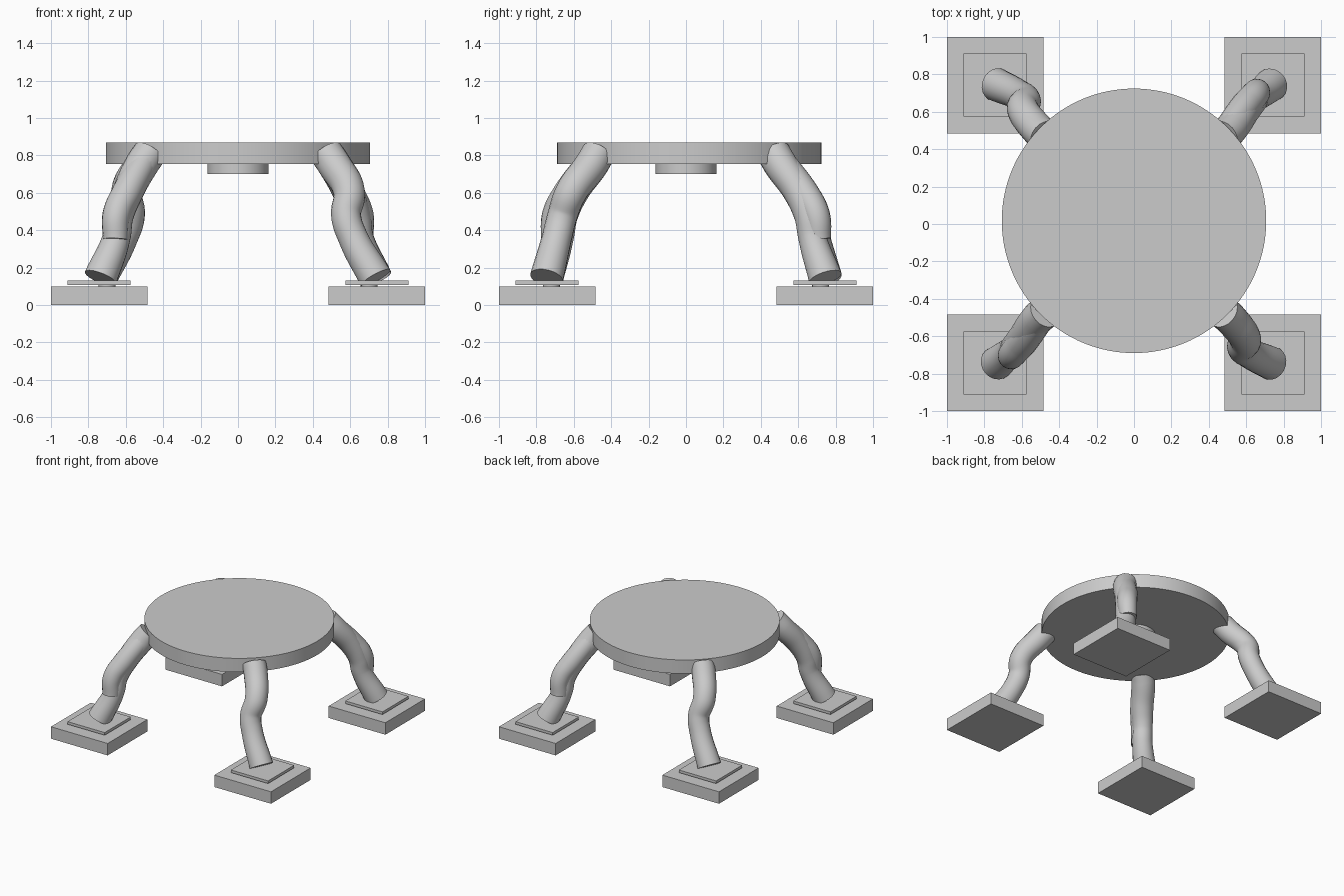
import bpy
import bmesh
import math
from mathutils import Matrix

cube = bpy.data.objects.get("Cube")
if cube:
    bpy.data.objects.remove(cube)

# Single plain grey
grey = bpy.data.materials.new("plain_grey")
grey.use_nodes = True
color = (0.6, 0.6, 0.6, 1)
grey.diffuse_color = color
grey.node_tree.nodes["Principled BSDF"].inputs["Base Color"].default_value = color


def add_object(name, mesh, smooth=False):
    mesh.materials.clear()
    mesh.materials.append(grey)
    obj = bpy.data.objects.new(name, mesh)
    bpy.context.collection.objects.link(obj)
    if smooth:
        bpy.ops.object.select_all(action="DESELECT")
        obj.select_set(True)
        bpy.context.view_layer.objects.active = obj
        bpy.ops.object.shade_smooth_by_angle(angle=math.radians(40))
    return obj


def disc(name, x, y, low, high, radius, sides=96):
    bm = bmesh.new()
    bmesh.ops.create_cone(bm, cap_ends=True, segments=sides, radius1=radius,
                          radius2=radius, depth=high - low,
                          matrix=Matrix.Translation((x, y, (low + high) / 2)))
    mesh = bpy.data.meshes.new(name)
    bm.to_mesh(mesh)
    bm.free()
    add_object(name, mesh, smooth=True)


def slab(name, x, y, low, high, width):
    bm = bmesh.new()
    place = Matrix.Translation((x, y, (low + high) / 2))
    bmesh.ops.create_cube(bm, size=1, matrix=place @ Matrix.Diagonal((width, width, high - low, 1)))
    mesh = bpy.data.meshes.new(name)
    bm.to_mesh(mesh)
    bm.free()
    add_object(name, mesh)


def tube(name, path, turn):
    """Sweep a round section along (x, y, z, radius) points; turn=-1 spins it half a turn."""
    curve = bpy.data.curves.new(name, "CURVE")
    curve.dimensions = "3D"
    curve.bevel_depth = 1
    curve.bevel_resolution = 8
    curve.resolution_u = 8
    curve.use_fill_caps = True
    spline = curve.splines.new("BEZIER")
    spline.bezier_points.add(len(path) - 1)
    for point, (x, y, z, radius) in zip(spline.bezier_points, path):
        point.co = (x * turn, y * turn, z)
        point.radius = radius
        point.handle_left_type = point.handle_right_type = "AUTO"
    helper = bpy.data.objects.new(name + "_path", curve)
    bpy.context.collection.objects.link(helper)
    bpy.context.view_layer.update()
    graph = bpy.context.evaluated_depsgraph_get()
    mesh = bpy.data.meshes.new_from_object(helper.evaluated_get(graph))
    bpy.data.objects.remove(helper)
    # Weld the end caps to the sweep
    bm = bmesh.new()
    bm.from_mesh(mesh)
    bmesh.ops.remove_doubles(bm, verts=bm.verts, dist=0.0001)
    bmesh.ops.recalc_face_normals(bm, faces=bm.faces)
    bm.to_mesh(mesh)
    bm.free()
    add_object(name, mesh, smooth=True)


# Round top and the hub beneath it
disc("table_top", 0, 0.017, 0.755, 0.868, 0.707, 128)
disc("under_hub", 0, 0, 0.70, 0.76, 0.163)

# Wavy legs on one diagonal, folded legs on the other
wavy = [(0.475, -0.47, 0.81, 0.09), (0.515, -0.505, 0.75, 0.09),
        (0.595, -0.615, 0.6, 0.085), (0.578, -0.66, 0.48, 0.08),
        (0.615, -0.69, 0.36, 0.08), (0.735, -0.745, 0.145, 0.09)]
folded = [(0.475, 0.47, 0.81, 0.09), (0.515, 0.505, 0.75, 0.09),
          (0.59, 0.605, 0.6, 0.083), (0.635, 0.655, 0.47, 0.075),
          (0.65, 0.675, 0.36, 0.075), (0.735, 0.745, 0.145, 0.09)]
# Outer fold that overhangs the lower half of a folded leg
fold = [(0.49, 0.49, 0.79, 0.075), (0.595, 0.63, 0.6, 0.08),
        (0.65, 0.695, 0.48, 0.075), (0.655, 0.71, 0.35, 0.067)]

for turn, wavy_end, fold_end in ((1, "front_left", "back_left"),
                                 (-1, "back_right", "front_right")):
    tube(wavy_end + "_leg", wavy, turn)
    tube(fold_end + "_leg", folded, turn)
    tube(fold_end + "_leg_fold", fold, turn)

# Square feet with a raised plate on a short stem
for side, sx in (("left", 1), ("right", -1)):
    for end, sy in (("front", -1), ("back", 1)):
        x, y = sx * 0.7425, sy * 0.7425
        prefix = end + "_" + side
        slab(prefix + "_foot", x, y, 0, 0.098, 0.515)
        slab(prefix + "_foot_plate", x, y, 0.108, 0.13, 0.338)
        disc(prefix + "_foot_stem", sx * 0.70, sy * 0.72, 0.09, 0.12, 0.045, 32)
